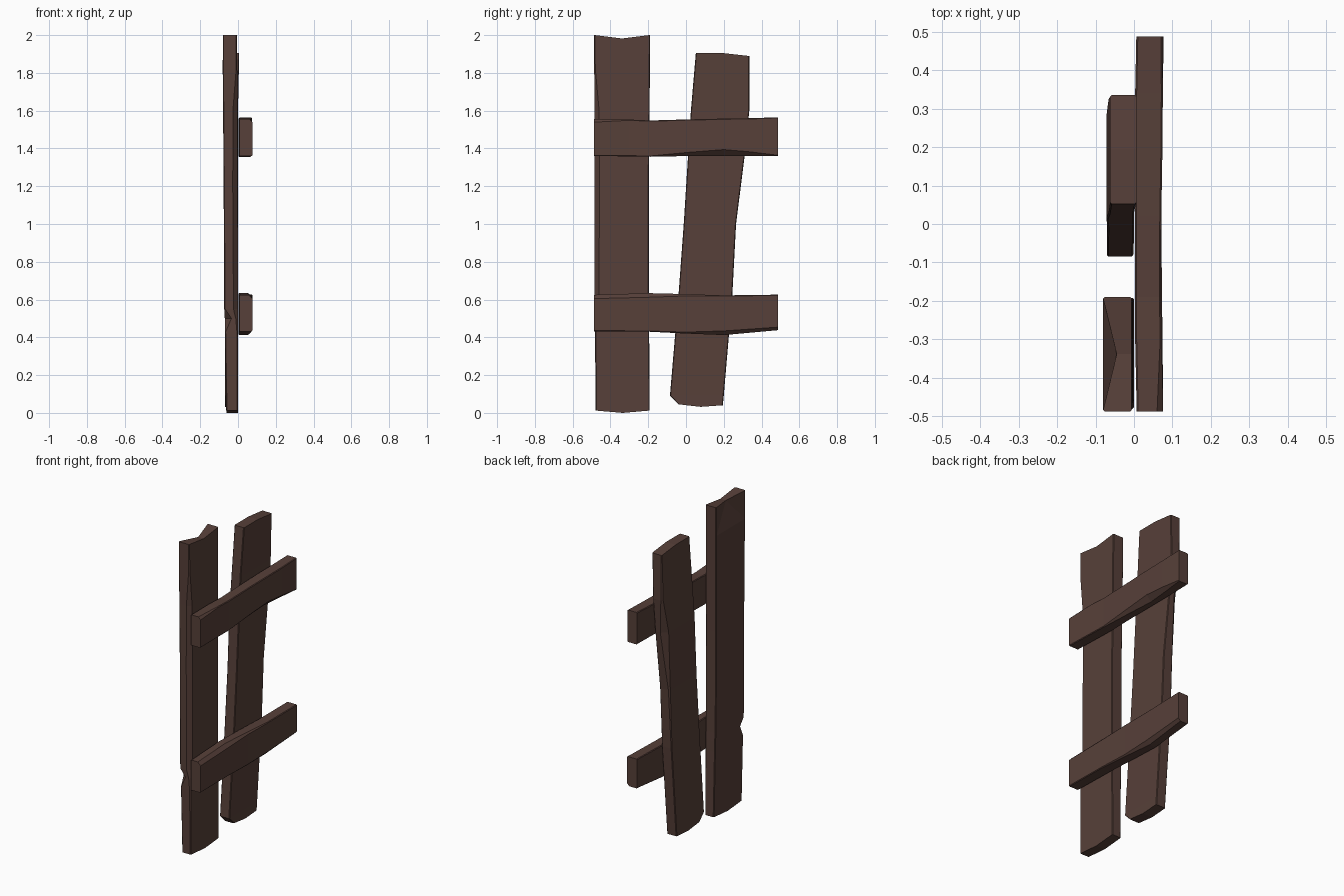
import bpy, bmesh

wood = bpy.data.materials.new("dark brown wood")
wood.diffuse_color = (0.095, 0.051, 0.041, 1)


def board(name, rings, along):
    """Loft a hewn board. Each ring: (t, lo, hi, back x, front x, options).
    Options: corner chips fl, fh, bl, bh (front/back, low/high edge),
    mid / high = shift along the length at the middle / high edge,
    dent = inward move of the back middle."""
    bm = bmesh.new()
    loops = []
    for t, lo, hi, x0, x1, o in rings:
        fl, fh, bl, bh = (o.get(k, 0.004) for k in ("fl", "fh", "bl", "bh"))
        m, h, c = o.get("mid", 0), o.get("high", 0), (lo + hi) / 2
        pts = [(x1 - fl, lo, 0), (x1, lo + fl, 0), (x1, c, m),
               (x1, hi - fh, h), (x1 - fh, hi, h),
               (x0 + bh, hi, h), (x0, hi - bh, h),
               (x0 + o.get("dent", 0), c, m), (x0, lo + bl, 0), (x0 + bl, lo, 0)]
        loops.append([bm.verts.new((x, w, t + d) if along == "z" else (x, t + d, w))
                      for x, w, d in pts])
    n = len(loops[0])
    for a, b in zip(loops, loops[1:]):
        for i in range(n):
            j = (i + 1) % n
            bm.faces.new((a[i], a[j], b[j], b[i]))
    bm.faces.new(loops[0])
    bm.faces.new(loops[-1])
    # split end caps and warped sides cleanly into flat triangles
    bmesh.ops.triangulate(bm, faces=bm.faces[:])
    bmesh.ops.recalc_face_normals(bm, faces=bm.faces[:])
    me = bpy.data.meshes.new(name)
    bm.to_mesh(me)
    bm.free()
    me.materials.append(wood)
    ob = bpy.data.objects.new(name, me)
    bpy.context.collection.objects.link(ob)
    return ob


# upright plank with a split top and a notch low on its outer back edge
board("straight_plank", [
    (0.012, -0.478, -0.192, -0.062, 0.0, {"mid": -0.012}),
    (0.43, -0.482, -0.195, -0.069, 0.0, {"fl": 0.006}),
    (0.50, -0.482, -0.195, -0.070, 0.0, {"bl": 0.035, "fl": 0.012}),
    (0.55, -0.485, -0.196, -0.073, 0.0, {"bl": 0.005, "fl": 0.024}),
    (1.20, -0.484, -0.197, -0.076, -0.002, {"fl": 0.026}),
    (1.60, -0.484, -0.193, -0.079, -0.003, {"fl": 0.024}),
    (1.82, -0.486, -0.191, -0.081, -0.004, {"fl": 0.006}),
    (2.0, -0.487, -0.190, -0.080, -0.006, {"mid": -0.018, "dent": 0.035}),
], "z")

# leaning plank with a broken bottom corner
board("leaning_plank", [
    (0.045, -0.04, 0.195, -0.070, -0.002, {"mid": -0.013, "high": -0.005}),
    (0.092, -0.085, 0.200, -0.070, -0.002, {}),
    (0.62, -0.040, 0.245, -0.070, 0.0, {}),
    (1.0, -0.012, 0.265, -0.069, 0.0, {"bh": 0.008}),
    (1.38, 0.012, 0.313, -0.072, 0.0, {"bh": 0.035}),
    (1.60, 0.026, 0.335, -0.066, 0.0, {"bh": 0.010}),
    (1.905, 0.052, 0.335, -0.062, 0.006, {"high": -0.015}),
], "z")

# two cross rails
board("upper_rail", [
    (-0.487, 1.360, 1.555, 0.007, 0.076, {"fh": 0.016}),
    (-0.30, 1.358, 1.553, 0.003, 0.072, {}),
    (-0.19, 1.356, 1.548, 0.002, 0.070, {}),
    (0.02, 1.360, 1.554, 0.002, 0.071, {"fl": 0.020}),
    (0.20, 1.360, 1.558, 0.002, 0.074, {"fl": 0.034}),
    (0.34, 1.360, 1.560, 0.003, 0.075, {"fl": 0.022}),
    (0.487, 1.360, 1.565, 0.006, 0.074, {}),
], "y")
board("lower_rail", [
    (-0.487, 0.432, 0.625, 0.007, 0.076, {"fh": 0.020}),
    (-0.20, 0.430, 0.634, 0.002, 0.073, {"fh": 0.022}),
    (0.0, 0.420, 0.629, 0.002, 0.071, {"fh": 0.010, "fl": 0.008}),
    (0.20, 0.412, 0.622, 0.002, 0.073, {"fl": 0.022}),
    (0.487, 0.438, 0.626, 0.006, 0.077, {"fl": 0.016}),
], "y")
